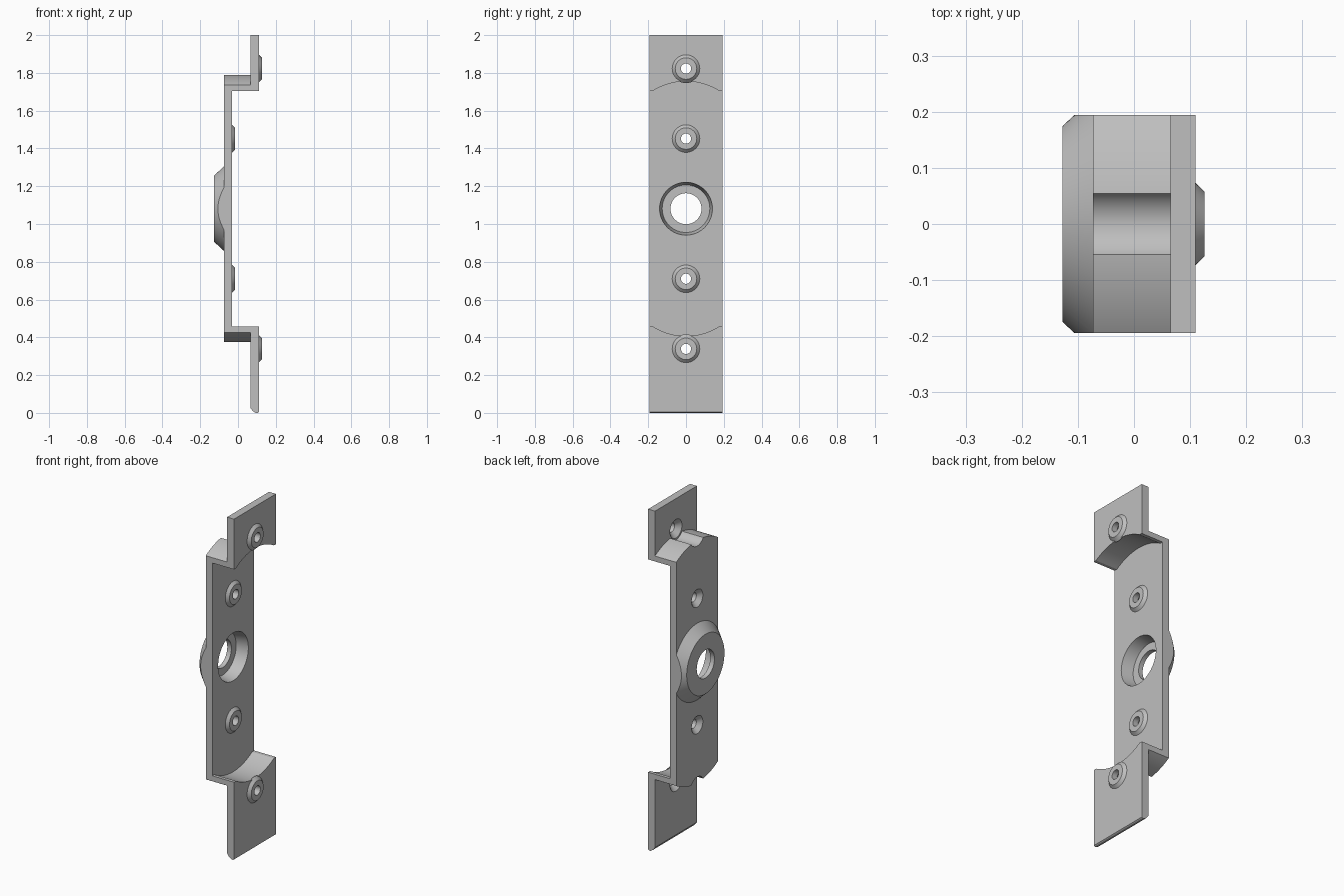
import bpy, bmesh, math
from mathutils import Matrix

if "Cube" in bpy.data.objects:
    bpy.data.objects.remove(bpy.data.objects["Cube"])

MID = 1.081            # height of the symmetry plane
HALF_W = 0.194         # half width along y
BACK, FACE = -0.073, -0.031      # centre plate
TAB_IN, TAB_OUT = 0.065, 0.11    # end tabs
SCREWS = [(FACE, 0.371), (FACE, -0.371), (TAB_OUT, 0.742), (TAB_OUT, -0.742)]

grey = bpy.data.materials.new("plain grey")
grey.use_nodes = True
colour = (0.52, 0.52, 0.52, 1)
grey.diffuse_color = colour
grey.node_tree.nodes["Principled BSDF"].inputs["Base Color"].default_value = colour


def add(name, bm):
    bmesh.ops.recalc_face_normals(bm, faces=bm.faces)
    mesh = bpy.data.meshes.new(name)
    bm.to_mesh(mesh)
    bm.free()
    mesh.materials.append(grey)
    obj = bpy.data.objects.new(name, mesh)
    bpy.context.collection.objects.link(obj)
    return obj


def extrude(name, points, direction):
    """Prism from a closed outline of 3D points."""
    bm = bmesh.new()
    face = bm.faces.new([bm.verts.new(p) for p in points])
    new = bmesh.ops.extrude_face_region(bm, geom=[face])["geom"]
    bmesh.ops.translate(bm, vec=direction,
                        verts=[v for v in new if isinstance(v, bmesh.types.BMVert)])
    return add(name, bm)


def cone(name, x0, r0, x1, r1, z, sides=48):
    """Cone or cylinder along x."""
    bm = bmesh.new()
    place = Matrix.Translation(((x0 + x1) / 2, 0, z)) @ Matrix.Rotation(math.pi / 2, 4, "Y")
    bmesh.ops.create_cone(bm, cap_ends=True, segments=sides, radius1=r0, radius2=r1,
                          depth=x1 - x0, matrix=place)
    return add(name, bm)


def combine(target, tool, operation):
    mod = target.modifiers.new(operation.lower(), "BOOLEAN")
    mod.object, mod.operation, mod.solver = tool, operation, "EXACT"
    bpy.context.view_layer.objects.active = target
    bpy.ops.object.modifier_apply(modifier=mod.name)
    bpy.data.objects.remove(tool)


def arched(height, width, steps=40):
    """Closed outline in y, z with the same end edge at top and bottom."""
    ys = [width * (2 * i / steps - 1) for i in range(steps + 1)]
    top = [(y, height(y)) for y in ys]
    return [(y, MID + h) for y, h in top] + [(y, MID - h) for y, h in reversed(top)]


def arc(y, radius):
    return 0.343 + math.sqrt(radius ** 2 - y ** 2)


# Centre plate with arched shelves
wide = 0.22
body = extrude("bracket", [(BACK, y, z) for y, z in arched(lambda y: arc(y, 0.368), wide)],
               (TAB_IN + 0.02 - BACK, 0, 0))

# Clearance grooves over the end screws
for side in (-1, 1):
    combine(body, cone("groove", BACK - 0.1, 0.065, 0.2, 0.065, MID + side * 0.742, 64),
            "DIFFERENCE")

# End tabs, with the lower back edge bevelled
tab_outline = [(TAB_IN, 2), (TAB_OUT, 2), (TAB_OUT, 0.004), (0.104, 0), (0.094, 0),
               (0.078, 0.01), (TAB_IN, 0.028)]
combine(body, extrude("tabs", [(x, -wide, z) for x, z in tab_outline], (0, 2 * wide, 0)), "UNION")

# Open space between the shelves
opening = arched(lambda y: max(0.624, arc(y, 0.331)), wide + 0.03)
combine(body, extrude("opening", [(FACE, y, z) for y, z in opening], (0.3, 0, 0)), "DIFFERENCE")

# Conical hub on the back, trimmed to the plate width
combine(body, cone("hub", -0.127, 0.175, -0.05, 0.246, MID, 96), "UNION")
trim = [(-0.5, -HALF_W, -1), (0.5, -HALF_W, -1), (0.5, HALF_W, -1), (-0.5, HALF_W, -1)]
combine(body, extrude("trim", trim, (0, 0, 4)), "INTERSECT")

# Tapered recess and through hole in the hub
combine(body, cone("recess", -0.1, 0.126, FACE + 0.01, 0.142, MID, 64), "DIFFERENCE")
combine(body, cone("hub_hole", -0.2, 0.082, 0.02, 0.082, MID, 64), "DIFFERENCE")

# Screw bosses, countersunk from behind
for face, offset in SCREWS:
    z = MID + offset
    back = face - (FACE - BACK)
    combine(body, cone("boss", face - 0.004, 0.077, face + 0.016, 0.057, z), "UNION")
    combine(body, cone("countersink", back - 0.004, 0.056, back + 0.025, 0.027, z), "DIFFERENCE")
    combine(body, cone("screw_hole", back - 0.002, 0.027, face + 0.05, 0.027, z), "DIFFERENCE")

# Smooth curves, sharp edges
bpy.ops.object.select_all(action="DESELECT")
body.select_set(True)
bpy.context.view_layer.objects.active = body
bpy.ops.object.shade_smooth_by_angle(angle=math.radians(25))
